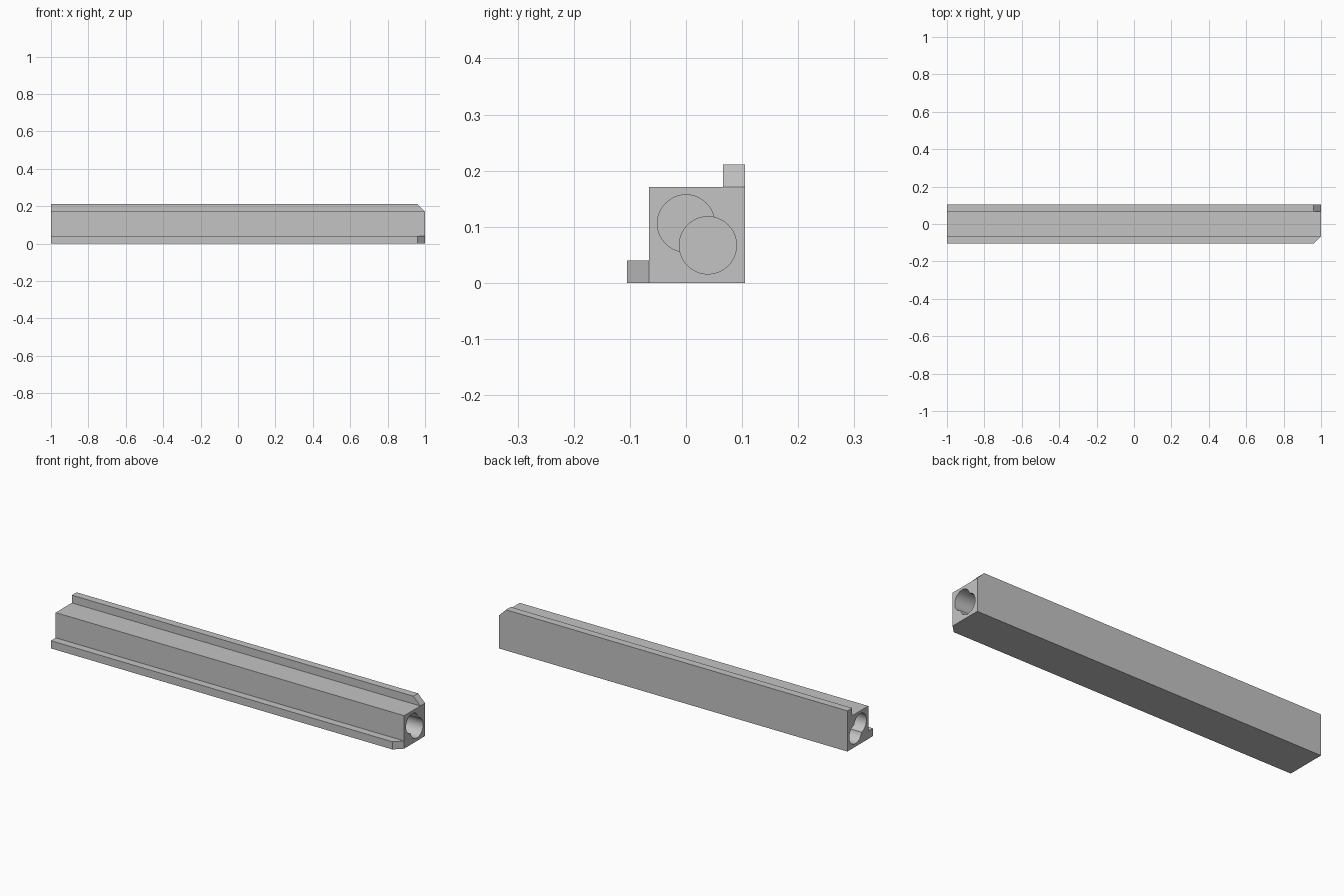
import bpy, bmesh, math

cube = bpy.data.objects.get("Cube")
if cube:
    bpy.data.objects.remove(cube, do_unlink=True)

mat = bpy.data.materials.new("plain_grey")
mat.use_nodes = True
GREY = (0.55, 0.55, 0.55, 1)
mat.diffuse_color = GREY
mat.node_tree.nodes["Principled BSDF"].inputs["Base Color"].default_value = GREY

HALF, LIP, CHAMFER = 1.0, 0.04, 0.04
OUT, INNER, SHOULDER, TOP = 0.105, 0.066, 0.171, 0.211

# Bar section (y, z): square body, low front flange, raised back rail
section = [(-OUT, 0), (-INNER, 0), (OUT, 0), (OUT, SHOULDER), (OUT, TOP),
           (INNER, TOP), (INNER, SHOULDER), (-INNER, SHOULDER),
           (-INNER, LIP), (-OUT, LIP)]


def end_x(y, z):
    """Flange and rail tips are mitred back at the right end."""
    return HALF - CHAMFER if y == -OUT or z == TOP else HALF


bm = bmesh.new()
near = [bm.verts.new((end_x(y, z), y, z)) for y, z in section]
far = [bm.verts.new((-HALF, y, z)) for y, z in section]
n = len(section)
for i in range(n):
    j = (i + 1) % n
    bm.faces.new((near[i], far[i], far[j], near[j]))
bm.faces.new(far)
# Right end: body square, rail mitre, flange mitre
for ids in ((1, 2, 3, 6, 7, 8), (3, 4, 5, 6), (0, 1, 8, 9)):
    bm.faces.new([near[i] for i in ids])
bmesh.ops.recalc_face_normals(bm, faces=bm.faces)
mesh = bpy.data.meshes.new("grooved_bar")
bm.to_mesh(mesh)
bm.free()
bar = bpy.data.objects.new("grooved_bar", mesh)
bpy.context.collection.objects.link(bar)
mesh.materials.append(mat)


def drill(name, side, y, z, depth):
    """Sink a blind round socket into one end of the bar."""
    bpy.ops.mesh.primitive_cylinder_add(
        vertices=64, radius=0.051, depth=2 * depth,
        location=(side * HALF, y, z), rotation=(0, math.pi / 2, 0))
    cutter = bpy.context.object
    cutter.name = name
    cutter.hide_render = True
    cutter.data.materials.append(mat)
    mod = bar.modifiers.new(name, 'BOOLEAN')
    mod.operation, mod.solver, mod.object = 'DIFFERENCE', 'EXACT', cutter
    bpy.context.view_layer.objects.active = bar
    bpy.ops.object.modifier_apply(modifier=name)
    bpy.data.objects.remove(cutter, do_unlink=True)


# Overlapping pair of sockets in each end, the lower one deeper
for side, label in ((1, "left"), (-1, "right")):
    drill(label + "_upper_socket", side, 0.0, 0.106, 0.2)
    drill(label + "_lower_socket", side, 0.039, 0.067, 0.25)

bpy.ops.object.select_all(action='DESELECT')
bar.select_set(True)
bpy.context.view_layer.objects.active = bar
bpy.ops.object.shade_smooth_by_angle(angle=math.radians(30))
